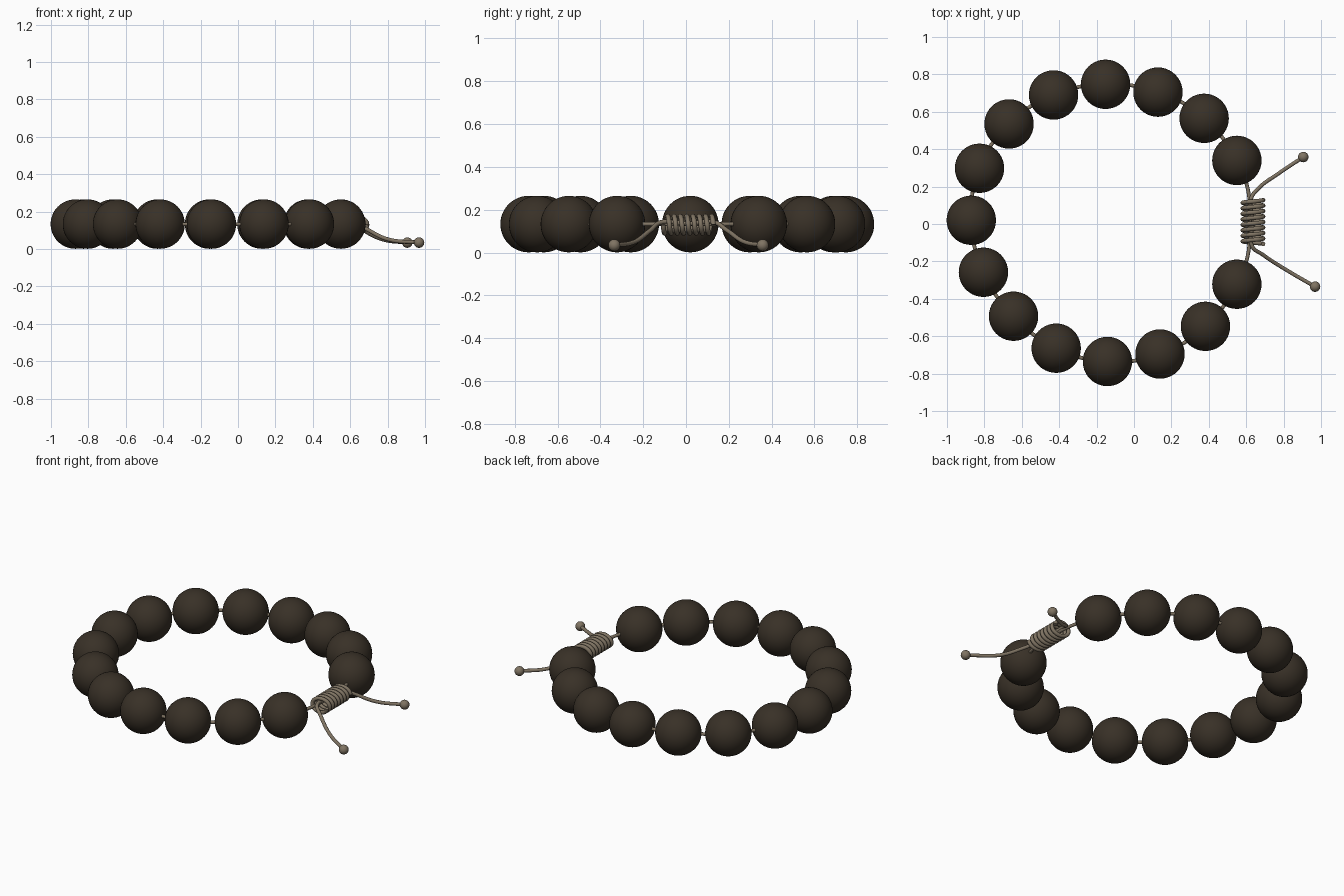
import bpy
import math

if "Cube" in bpy.data.objects:
    bpy.data.objects.remove(bpy.data.objects["Cube"])

BEAD_R = 0.132
MID_Z = 0.133


def material(name, rgb):
    m = bpy.data.materials.new(name)
    m.diffuse_color = (*rgb, 1)
    m.use_nodes = True
    m.node_tree.nodes["Principled BSDF"].inputs["Base Color"].default_value = m.diffuse_color
    return m


dark_wood = material("dark_wood", (0.040, 0.030, 0.020))
tan_cord = material("tan_cord", (0.215, 0.175, 0.125))


def ball(name, loc, radius, mat, segments=40, rings=24):
    bpy.ops.mesh.primitive_uv_sphere_add(segments=segments, ring_count=rings,
                                         radius=radius, location=loc)
    ob = bpy.context.object
    ob.name = name
    ob.data.materials.append(mat)
    bpy.ops.object.shade_smooth()
    return ob


def cord(name, points, radius, smooth_path=True):
    """Round tube along a path of points."""
    cu = bpy.data.curves.new(name, 'CURVE')
    cu.dimensions = '3D'
    cu.bevel_depth = radius
    cu.bevel_resolution = 3
    cu.use_fill_caps = True
    cu.resolution_u = 10
    if smooth_path:
        sp = cu.splines.new('BEZIER')
        sp.bezier_points.add(len(points) - 1)
        for bp, p in zip(sp.bezier_points, points):
            bp.co = p
            bp.handle_left_type = bp.handle_right_type = 'AUTO'
    else:
        sp = cu.splines.new('POLY')
        sp.points.add(len(points) - 1)
        for pt, p in zip(sp.points, points):
            pt.co = (*p, 1)
        sp.use_smooth = True
    cu.materials.append(tan_cord)
    ob = bpy.data.objects.new(name, cu)
    bpy.context.collection.objects.link(ob)
    return ob


# Beads, strung counter-clockwise from one side of the knot to the other
bead_xy = [(0.55, 0.34), (0.375, 0.565), (0.128, 0.705), (-0.152, 0.747),
           (-0.43, 0.69), (-0.668, 0.535), (-0.826, 0.298), (-0.87, 0.02),
           (-0.805, -0.258), (-0.644, -0.493), (-0.416, -0.664),
           (-0.142, -0.735), (0.139, -0.695), (0.382, -0.547), (0.55, -0.322)]
for i, (x, y) in enumerate(bead_xy):
    ball(f"bead_{i + 1}", (x, y, MID_Z), BEAD_R, dark_wood)

# String through the beads, with both ends running into the knot
string = [(0.62, -0.02, MID_Z), (0.617, 0.13, MID_Z), (0.60, 0.22, MID_Z)]
string += [(x, y, MID_Z) for x, y in bead_xy]
string += [(0.60, -0.20, MID_Z), (0.617, -0.11, MID_Z), (0.62, 0.03, MID_Z)]
cord("bead_string", string, 0.010)

# Coiled sliding knot
TURNS, STEPS = 8, 24
coil = []
for i in range(TURNS * STEPS + 1):
    a = 2 * math.pi * i / STEPS
    coil.append((0.636 + 0.055 * math.cos(a),
                 0.128 - 0.235 * i / (TURNS * STEPS),
                 MID_Z - 0.003 + 0.040 * math.sin(a)))
cord("knot_coil", coil, 0.0115, smooth_path=False)

# Loose tails with small end balls
tails = {
    "back_tail": [(0.635, 0.02, 0.135), (0.625, 0.13, 0.142), (0.665, 0.19, 0.105),
                  (0.77, 0.268, 0.052), (0.905, 0.358, 0.034)],
    "front_tail": [(0.635, 0.0, 0.135), (0.63, -0.115, 0.142), (0.69, -0.165, 0.105),
                   (0.80, -0.237, 0.052), (0.968, -0.335, 0.034)],
}
for name, pts in tails.items():
    cord(name, pts, 0.0105)
    ball(name + "_ball", pts[-1], 0.028, tan_cord, 24, 14)
